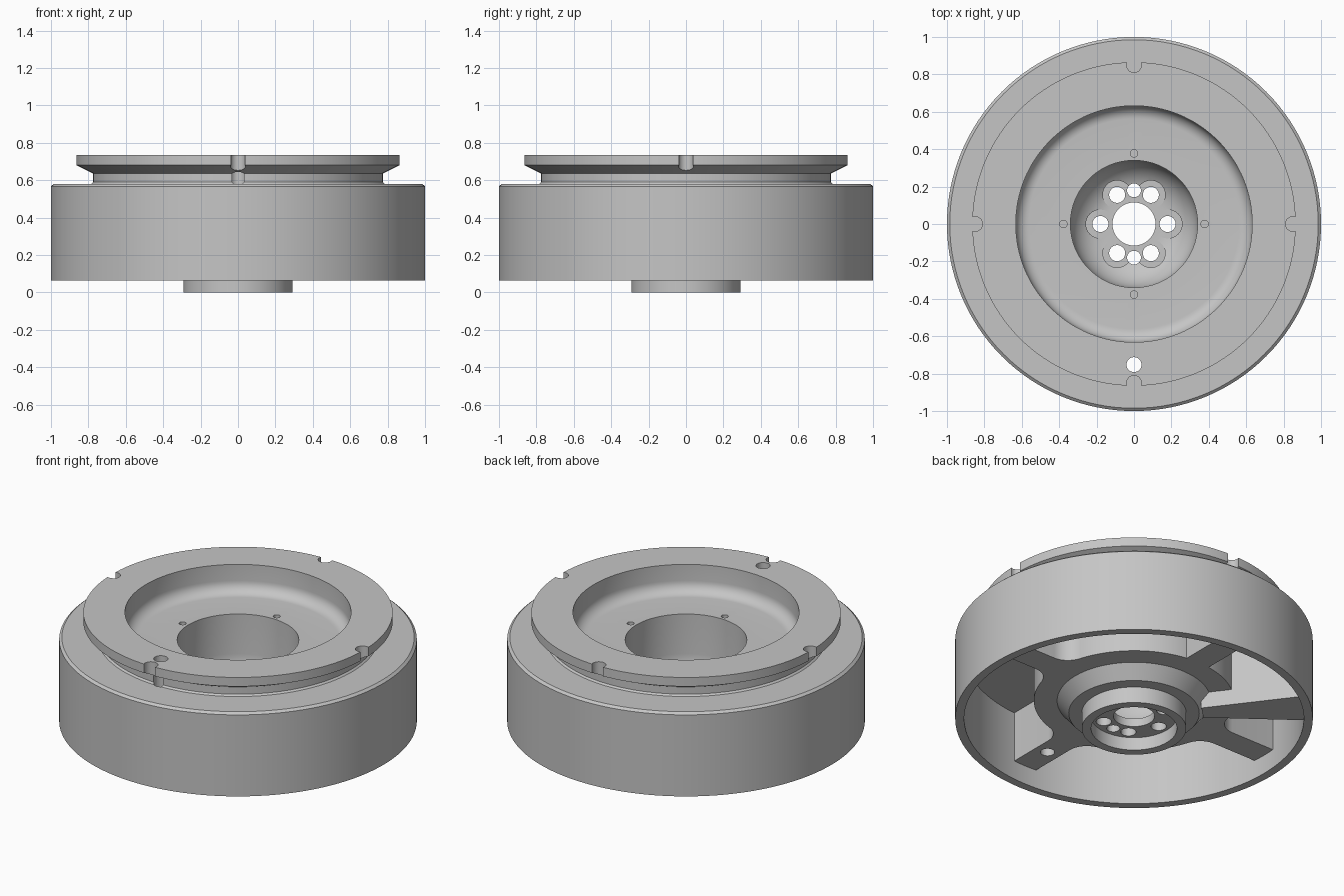
import bpy, bmesh, math
from mathutils import Matrix, Vector

cube = bpy.data.objects.get("Cube")
if cube:
    bpy.data.objects.remove(cube, do_unlink=True)

metal = bpy.data.materials.new("plain_grey_metal")
metal.use_nodes = True
GREY = (0.56, 0.56, 0.56, 1)
metal.diffuse_color = GREY
metal.node_tree.nodes["Principled BSDF"].inputs["Base Color"].default_value = GREY


def make_object(name, bm):
    bmesh.ops.recalc_face_normals(bm, faces=bm.faces[:])
    mesh = bpy.data.meshes.new(name)
    bm.to_mesh(mesh)
    bm.free()
    mesh.materials.append(metal)
    obj = bpy.data.objects.new(name, mesh)
    bpy.context.collection.objects.link(obj)
    return obj


def arc(cx, cy, r, start, end, steps=8):
    angles = [math.radians(start + (end - start) * i / steps) for i in range(steps + 1)]
    return [(cx + r * math.cos(a), cy + r * math.sin(a)) for a in angles]


def lathe(name, profile, segments=128):
    bm = bmesh.new()
    rings = []
    for i in range(segments):
        turn = Matrix.Rotation(math.tau * i / segments, 3, "Z")
        rings.append([bm.verts.new(turn @ Vector((r, 0, z))) for r, z in profile])
    n = len(profile)
    for i in range(segments):
        a, b = rings[i], rings[(i + 1) % segments]
        for j in range(n):
            k = (j + 1) % n
            bm.faces.new((a[j], b[j], b[k], a[k]))
    return make_object(name, bm)


def prism(name, outline, z0, z1, angle):
    bm = bmesh.new()
    turn = Matrix.Rotation(math.radians(angle), 3, "Z")
    base = bm.faces.new([bm.verts.new(turn @ Vector((x, y, z0))) for x, y in outline])
    top = bmesh.ops.extrude_face_region(bm, geom=[base])["geom"]
    verts = [v for v in top if isinstance(v, bmesh.types.BMVert)]
    bmesh.ops.translate(bm, verts=verts, vec=(0, 0, z1 - z0))
    return make_object(name, bm)


def drill_set(name, drills):
    # each drill: distance from axis, angle, radius, bottom, top
    bm = bmesh.new()
    for dist, angle, radius, z0, z1 in drills:
        a = math.radians(angle)
        place = Matrix.Translation((dist * math.cos(a), dist * math.sin(a), (z0 + z1) / 2))
        bmesh.ops.create_cone(bm, cap_ends=True, segments=32, radius1=radius,
                              radius2=radius, depth=z1 - z0, matrix=place)
    obj = make_object(name, bm)
    obj.hide_render = True
    return obj


def cut(obj, cutter):
    bpy.context.view_layer.objects.active = obj
    mod = obj.modifiers.new("cut", "BOOLEAN")
    mod.operation = "DIFFERENCE"
    mod.solver = "EXACT"
    mod.object = cutter
    bpy.ops.object.modifier_apply(modifier=mod.name)


# Turned body: hub cup, top plate, flange and outer rim in one profile
profile = [(0.115, 0.08), (0.24, 0.08), (0.24, 0), (0.292, 0), (0.292, 0.10),
           (0.365, 0.10), (0.43, 0.18), (0.56, 0.18), (0.56, 0.49), (0.95, 0.49),
           (0.95, 0.064), (1, 0.064), (1, 0.567), (0.985, 0.58), (0.785, 0.58),
           (0.775, 0.59), (0.775, 0.635), (0.865, 0.68), (0.865, 0.735), (0.632, 0.735)]
profile += arc(0.562, 0.635, 0.07, 0, -90)
profile += [(0.34, 0.565)]
profile += arc(0.15, 0.32, 0.19, 0, -90, 12)
profile += [(0.115, 0.13)]
body = lathe("wheel_body", profile)

# Four spokes, three with flared roots and a straight one at the back
HUB, HALF, FILLET = 0.56, 0.08, 0.12
fy = HALF + FILLET
fx = math.sqrt((HUB + FILLET) ** 2 - fy ** 2)
root = math.degrees(math.atan2(fy, fx))
flared = arc(fx, fy, FILLET, 180 + root, 270) + [(0.955, HALF)]
straight = [(0.54, HALF), (0.955, HALF)]
spokes = {}
for side, angle, upper in (("left", 0, flared), ("back", 90, straight),
                           ("right", 180, flared), ("front", 270, flared)):
    outline = upper + [(x, -y) for x, y in reversed(upper)]
    spokes[side] = prism(side + "_spoke", outline, 0.18, 0.5, angle)

# Deeper wedge rib running from the hub cone across the hub to the rim
sector = arc(0, 0, 0.385, -8, 8, 4) + arc(0, 0, 0.955, 8, -8, 4)
wedge = prism("wedge_rib", sector, 0.083, 0.5, 135)

# Holes and notches
sixths = range(0, 360, 60)
quarters = range(0, 360, 90)
counterbores = drill_set("counterbore_cutter", [(0.18, a, 0.077, 0.131, 0.5) for a in sixths])
drills = [(0.18, a, 0.043, -0.1, 0.5) for a in sixths]
drills += [(0.18, a, 0.037, -0.1, 0.5) for a in (90, 270)]
drills += [(0.378, a, 0.02, 0.45, 0.7) for a in quarters]
drills += [(0.85, a, 0.04, 0.6, 0.8) for a in quarters]
drills += [(0.752, 270, 0.04, 0.1, 0.8)]
holes = drill_set("hole_cutter", drills)
cut(body, counterbores)
cut(body, holes)
cut(spokes["front"], holes)
for helper in (counterbores, holes):
    bpy.data.objects.remove(helper, do_unlink=True)

# Smooth turned surfaces, sharp machined edges
for obj in [body, wedge, *spokes.values()]:
    bpy.ops.object.select_all(action="DESELECT")
    obj.select_set(True)
    bpy.context.view_layer.objects.active = obj
    bpy.ops.object.shade_smooth_by_angle(angle=math.radians(25))
